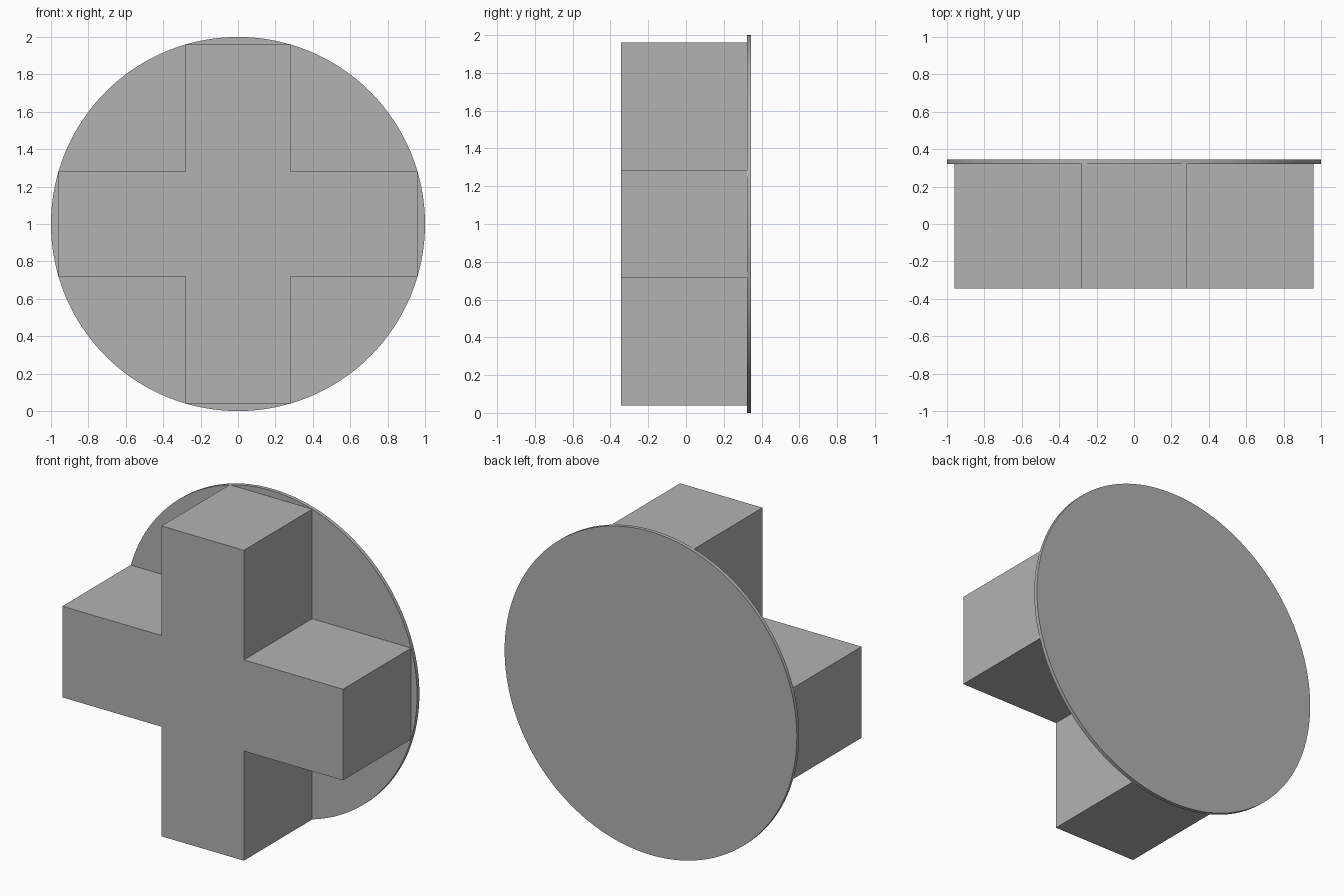
import bpy
import bmesh
from math import pi
from mathutils import Matrix

cube = bpy.data.objects.get("Cube")
if cube:
    bpy.data.objects.remove(cube, do_unlink=True)

FRONT, JOIN, BACK = -0.345, 0.322, 0.345   # depth planes along y
REACH, HALF = 0.96, 0.282                  # arm reach and half width

grey = bpy.data.materials.new("plain grey")
grey.use_nodes = True
colour = (0.448, 0.448, 0.448, 1)
grey.diffuse_color = colour
grey.node_tree.nodes["Principled BSDF"].inputs["Base Color"].default_value = colour


def add_object(name, bm):
    bmesh.ops.recalc_face_normals(bm, faces=bm.faces)
    mesh = bpy.data.meshes.new(name)
    bm.to_mesh(mesh)
    bm.free()
    mesh.materials.append(grey)
    obj = bpy.data.objects.new(name, mesh)
    bpy.context.collection.objects.link(obj)
    obj.location.z = 1
    return obj


# Cross block: one arm corner repeated by quarter turns, then extruded back
bm = bmesh.new()
corner = [(REACH, -HALF), (REACH, HALF), (HALF, HALF)]
outline = []
for turn in range(4):
    for x, z in corner:
        for _ in range(turn):
            x, z = -z, x
        outline.append(bm.verts.new((x, FRONT, z)))
face = bm.faces.new(outline)
extruded = bmesh.ops.extrude_face_region(bm, geom=[face], use_keep_orig=True)
moved = [v for v in extruded["geom"] if isinstance(v, bmesh.types.BMVert)]
bmesh.ops.translate(bm, verts=moved, vec=(0, JOIN - FRONT, 0))
add_object("cross_block", bm)

# Thin round back plate
bm = bmesh.new()
bmesh.ops.create_cone(
    bm, cap_ends=True, segments=128, radius1=1, radius2=1, depth=BACK - JOIN,
    matrix=Matrix.Translation((0, (BACK + JOIN) / 2, 0)) @ Matrix.Rotation(pi / 2, 4, "X"))
plate = add_object("back_plate", bm)

# Smooth rim with sharp cap edges
bpy.ops.object.select_all(action="DESELECT")
plate.select_set(True)
bpy.context.view_layer.objects.active = plate
bpy.ops.object.shade_smooth_by_angle(angle=pi / 6)
